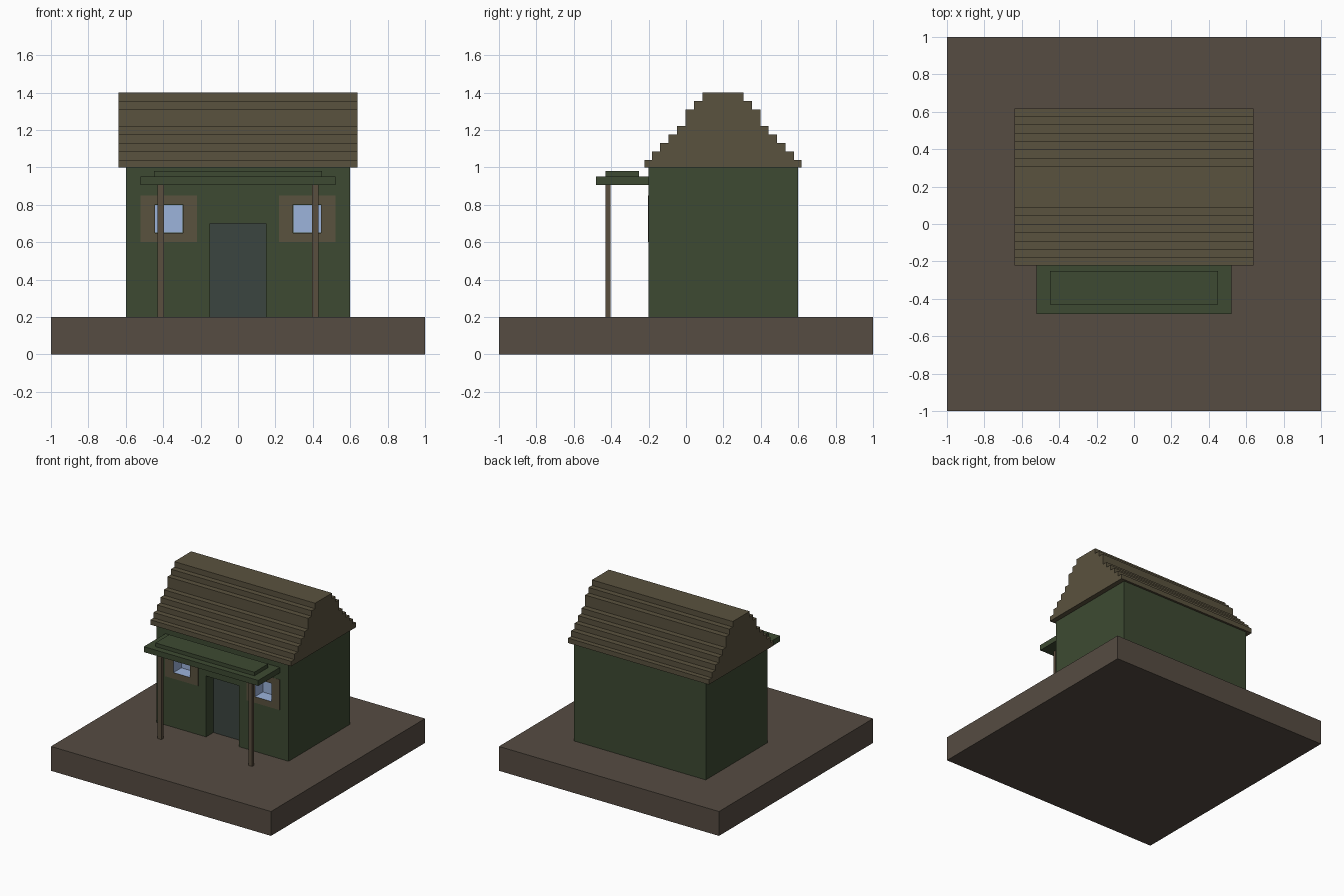
import bpy, bmesh

if "Cube" in bpy.data.objects:
    bpy.data.objects.remove(bpy.data.objects["Cube"])


def material(name, rgb):
    lin = [((c / 255 + 0.055) / 1.055) ** 2.4 for c in rgb]
    m = bpy.data.materials.new(name)
    m.diffuse_color = (*lin, 1)
    m.use_nodes = True
    m.node_tree.nodes["Principled BSDF"].inputs["Base Color"].default_value = m.diffuse_color
    return m


EARTH = material("earth", (86, 76, 66))
GREEN = material("green_paint", (61, 74, 50))
THATCH = material("thatch", (90, 82, 62))
WOOD = material("wood", (90, 78, 62))
DOOR = material("door_grey", (59, 69, 64))
GLASS = material("glass_blue", (156, 179, 219))


def finish(name, bm, mat):
    bmesh.ops.recalc_face_normals(bm, faces=bm.faces)
    me = bpy.data.meshes.new(name)
    bm.to_mesh(me)
    bm.free()
    ob = bpy.data.objects.new(name, me)
    if mat:
        me.materials.append(mat)
    bpy.context.collection.objects.link(ob)
    return ob


def box(name, x, y, z, mat=None):
    bm = bmesh.new()
    bmesh.ops.create_cube(bm, size=1)
    for v in bm.verts:
        v.co = [r[0] if c < 0 else r[1] for c, r in zip(v.co, (x, y, z))]
    return finish(name, bm, mat)


def cut(target, cutter):
    cutter.hide_render = True
    cutter.hide_viewport = True
    mod = target.modifiers.new("opening", 'BOOLEAN')
    mod.operation = 'DIFFERENCE'
    mod.solver = 'EXACT'
    mod.object = cutter


# Ground slab and house body
box("ground_slab", (-1, 1), (-1, 1), (0, 0.2), EARTH)
walls = box("walls", (-0.6, 0.6), (-0.2, 0.6), (0.2, 1.0), GREEN)

# Recessed doorway
cut(walls, box("door_cutter", (-0.15, 0.15), (-0.3, -0.1), (0.1, 0.7)))
box("door", (-0.15, 0.15), (-0.105, -0.098), (0.2, 0.7), DOOR)

# Windows (flush frame, blue recess) and porch posts on both sides
for side, s in (("left", -1), ("right", 1)):
    def span(a, b):
        return tuple(sorted((s * a, s * b)))

    cutter = box(side + "_window_cutter", span(0.295, 0.445), (-0.3, -0.1), (0.65, 0.8))
    frame = box(side + "_window_frame", span(0.22, 0.52), (-0.202, -0.19), (0.6, 0.85), THATCH)
    cut(walls, cutter)
    cut(frame, cutter)

    # Open-fronted blue lining of the window recess
    pane = box(side + "_window_recess", span(0.296, 0.444), (-0.202, -0.101), (0.651, 0.799), GLASS)
    bm = bmesh.new()
    bm.from_mesh(pane.data)
    front = [f for f in bm.faces if f.normal.y < -0.9]
    bmesh.ops.delete(bm, geom=front, context='FACES_ONLY')
    bmesh.ops.reverse_faces(bm, faces=bm.faces)
    bm.to_mesh(pane.data)
    bm.free()

    box(side + "_porch_post", span(0.395, 0.43), (-0.43, -0.405), (0.2, 0.905), WOOD)

# Two-layer porch canopy
box("porch_roof", (-0.52, 0.52), (-0.48, -0.2), (0.905, 0.95), GREEN)
box("porch_roof_cap", (-0.45, 0.45), (-0.43, -0.25), (0.95, 0.98), GREEN)

# Stepped main roof: mirrored stair profile extruded along x
tops = (1.04, 1.085, 1.13, 1.175, 1.22, 1.31, 1.355, 1.4)
half, z = [], 1.0
for i, top in enumerate(tops):
    w = 0.42 if i == 0 else 0.425 - 0.045 * i
    half += [(w, z), (w, top)]
    z = top
profile = half + [(-w, z) for w, z in reversed(half)]
bm = bmesh.new()
face = bm.faces.new([bm.verts.new((-0.64, 0.197 + y, z)) for y, z in profile])
ext = bmesh.ops.extrude_face_region(bm, geom=[face])
bmesh.ops.translate(bm, vec=(1.28, 0, 0),
                    verts=[g for g in ext["geom"] if isinstance(g, bmesh.types.BMVert)])
finish("roof", bm, THATCH)
